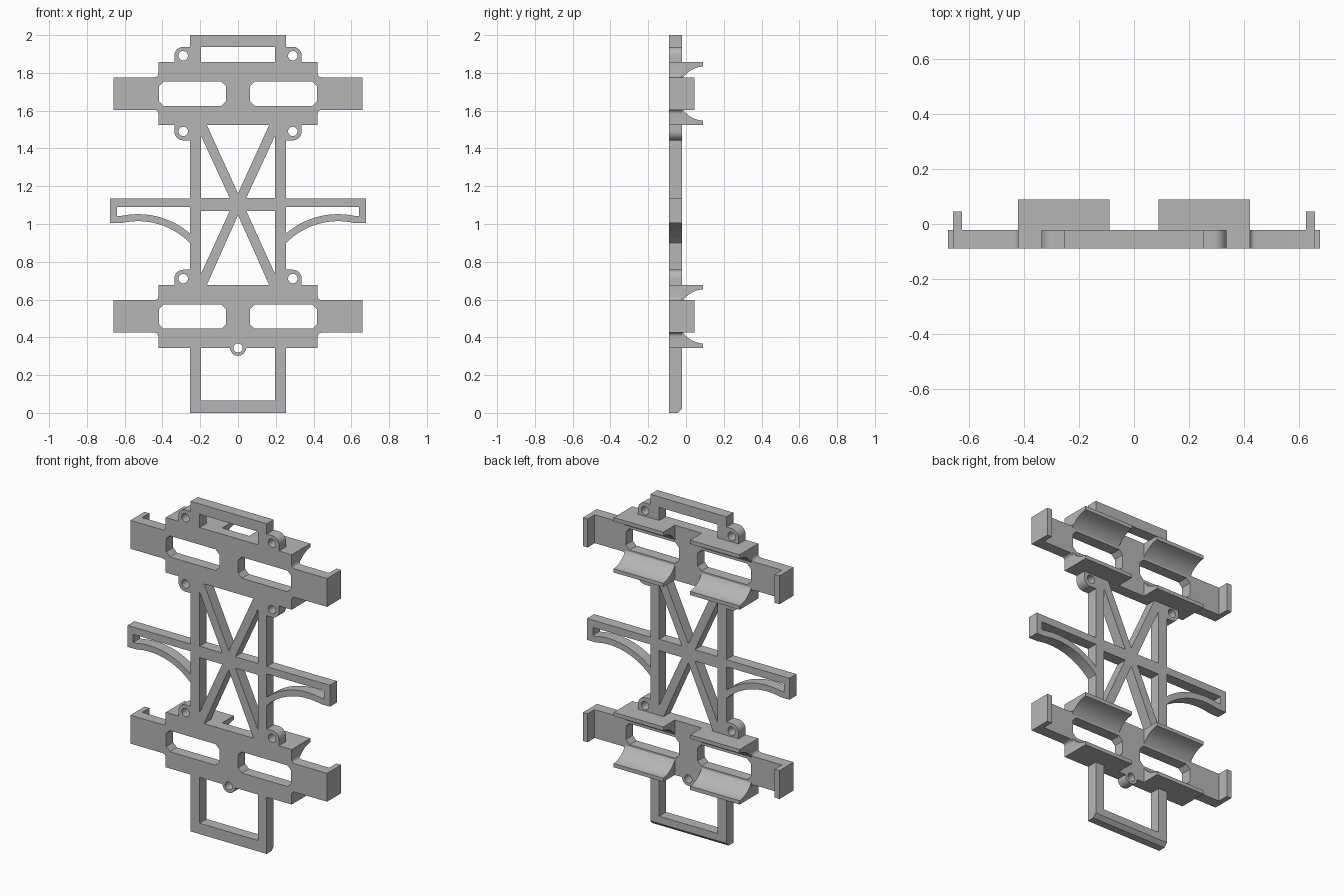
import bpy, bmesh
from math import sin, cos, pi, sqrt, radians
from mathutils import Matrix

if "Cube" in bpy.data.objects:
    bpy.data.objects.remove(bpy.data.objects["Cube"])

FRONT, BACK, TIP = -0.089, -0.022, 0.089      # depth of the plate and of the cradles
RAIL, INNER = 0.255, 0.195                    # outer and inner half width of the frame

grey = bpy.data.materials.new("light_grey_plastic")
grey.use_nodes = True
COLOUR = (0.47, 0.47, 0.47, 1)
grey.diffuse_color = COLOUR
grey.node_tree.nodes["Principled BSDF"].inputs["Base Color"].default_value = COLOUR

# Profile planes: xz outlines are extruded in y, yz outlines in x
XZ = Matrix(((1, 0, 0, 0), (0, 0, -1, 0), (0, 1, 0, 0), (0, 0, 0, 1)))
YZ = Matrix(((0, 0, 1, 0), (1, 0, 0, 0), (0, 1, 0, 0), (0, 0, 0, 1)))


def arc(cx, cz, r, start, end, n=8):
    angles = [radians(start + (end - start) * i / n) for i in range(n + 1)]
    return [(cx + r * cos(a), cz + r * sin(a)) for a in angles]


def circle(cx, cz, r):
    return arc(cx, cz, r, 0, 360, 28)[:-1]


def prism(name, loops, low=FRONT, high=BACK, plane=XZ, mirror=False):
    """Fill an outline with holes, extrude it, and optionally mirror it in x."""
    curve = bpy.data.curves.new(name, 'CURVE')
    curve.dimensions, curve.fill_mode = '2D', 'BOTH'
    curve.extrude = (high - low) / 2
    for pts in loops:
        spline = curve.splines.new('POLY')
        spline.points.add(len(pts) - 1)
        for p, (a, b) in zip(spline.points, pts):
            p.co = (a, b, 0, 1)
        spline.use_cyclic_u = True
    temp = bpy.data.objects.new(name + "_outline", curve)
    mesh = bpy.data.meshes.new_from_object(temp)
    bpy.data.objects.remove(temp)
    bpy.data.curves.remove(curve)

    mid = (low + high) / 2
    shift = (0, mid, 0) if plane is XZ else (mid, 0, 0)
    bm = bmesh.new()
    bm.from_mesh(mesh)
    bm.transform(Matrix.Translation(shift) @ plane)
    bmesh.ops.remove_doubles(bm, verts=bm.verts[:], dist=0.0002)
    bmesh.ops.recalc_face_normals(bm, faces=bm.faces[:])
    bm.to_mesh(mesh)
    bm.free()
    mesh.name = name
    mesh.materials.clear()
    mesh.materials.append(grey)

    obj = bpy.data.objects.new(name, mesh)
    bpy.context.scene.collection.objects.link(obj)
    bpy.ops.object.select_all(action='DESELECT')
    obj.select_set(True)
    bpy.context.view_layer.objects.active = obj
    bpy.ops.object.shade_smooth_by_angle(angle=radians(30))
    if mirror:
        obj.modifiers.new("mirror", 'MIRROR')
    return obj


def rect(x0, x1, z0, z1):
    return [(x0, z0), (x1, z0), (x1, z1), (x0, z1)]


def window(x0, x1, z0, z1, c):
    """Rectangle with cut corners."""
    return [(x0 + c, z0), (x1 - c, z0), (x1, z0 + c), (x1, z1 - c),
            (x1 - c, z1), (x0 + c, z1), (x0, z1 - c), (x0, z0 + c)]


# Two holder plates with windows, side arms, end hooks and curved cradles
HALF, ARM_H = 0.1665, 0.086
centres = {"lower": 0.5105, "upper": 1.6905}
for label, zc in centres.items():
    quarter = [(0.422, HALF)] + arc(0.442, ARM_H + 0.02, 0.02, 180, 270, 5) + [(0.659, ARM_H)]
    right = quarter + [(x, -z) for x, z in reversed(quarter)]
    left = [(-x, z) for x, z in reversed(right)]
    tab = arc(0, -HALF, 0.042, 0, -180, 16) if label == "lower" else []
    outline = [(x, z + zc) for x, z in right + tab + left]
    loops = [outline]
    for x0, x1 in ((0.063, 0.419), (-0.419, -0.063)):
        loops.append(window(x0, x1, zc - 0.065, zc + 0.063, 0.025))
    if label == "lower":
        loops.append(circle(0, zc - HALF, 0.024))
    prism(label + "_holder_plate", loops)
    prism(label + "_end_hooks", [rect(0.627, 0.659, zc - ARM_H, zc + ARM_H)],
          BACK, 0.046, mirror=True)
    for side, s in (("top", 1), ("bottom", -1)):
        # curved inner face follows a cylinder lying along x
        r, cy = 0.144, 0.1
        curve_pts = []
        for i in range(13):
            y = BACK + (TIP - BACK) * (i / 12) ** 1.4
            curve_pts.append((y, zc + s * sqrt(r * r - (y - cy) ** 2)))
        profile = [(TIP, zc + s * HALF), (BACK, zc + s * HALF)] + curve_pts
        prism(f"{label}_{side}_cradles", [profile], 0.09, 0.422, YZ, mirror=True)

LOW_TOP = centres["lower"] + HALF
LOW_BOTTOM = centres["lower"] - HALF
UP_TOP = centres["upper"] + HALF
UP_BOTTOM = centres["upper"] - HALF

# Screw ears beside the frame
for label, base, s in (("top", UP_TOP, 1), ("middle", UP_BOTTOM, -1), ("low", LOW_TOP, 1)):
    cx, cz, r = 0.29, base + s * 0.034, 0.047
    ear = [(RAIL, base), (cx + r, base)] + arc(cx, cz, r, 0, s * 90) + [(RAIL, cz + s * r)]
    prism(label + "_screw_ears", [ear, circle(cx, cz, 0.025)], mirror=True)

# Middle frame: rails, crossbar and diagonal braces
V, BAR_LOW, BAR_TOP = 0.165, 1.069, 1.138
frame = [(-RAIL, LOW_TOP), (-V, LOW_TOP), (0, 1.047), (V, LOW_TOP), (RAIL, LOW_TOP),
         (RAIL, UP_BOTTOM), (V, UP_BOTTOM), (0, 1.162), (-V, UP_BOTTOM), (-RAIL, UP_BOTTOM)]
gaps = []
for s in (1, -1):
    gaps.append([(s * INNER, BAR_TOP), (s * INNER, 1.465), (s * 0.044, BAR_TOP)])
    gaps.append([(s * INNER, BAR_LOW), (s * INNER, 0.738), (s * 0.044, BAR_LOW)])
prism("braced_frame", [frame] + gaps)

# Side loops: straight upper bar, closed tip and arched lower bar
ARCH_X, ARCH_Z, ARCH_R, THICK = 0.53, 0.629, 0.386, 0.037


def arch(r, end, floor):
    pts = []
    for i in range(21):
        x = RAIL + (end - RAIL) * i / 20
        z = ARCH_Z + sqrt(r * r - (x - ARCH_X) ** 2)
        pts.append((x, max(z, floor) if x > ARCH_X else z))
    return pts


under = arch(ARCH_R, 0.678, 1.005)
over = arch(ARCH_R + THICK, 0.64, 1.042)
loop = [(RAIL, 1.135), (0.678, 1.135)] + under[::-1] + over + [(0.64, 1.091), (RAIL, 1.091)]
prism("side_loops", [loop], mirror=True)

# Top handle
prism("top_handle", [[(-RAIL, UP_TOP), (-RAIL, 2), (RAIL, 2), (RAIL, UP_TOP),
                      (INNER, UP_TOP), (INNER, 1.937), (-INNER, 1.937), (-INNER, UP_TOP)]])

# Bottom loop: two legs and a bar with its back lower edge cut
BAR = 0.066
prism("bottom_legs", [rect(INNER, RAIL, BAR, LOW_BOTTOM)], mirror=True)
prism("bottom_bar", [[(FRONT, 0), (BACK - 0.022, 0), (BACK, 0.022), (BACK, BAR), (FRONT, BAR)]],
      -RAIL, RAIL, YZ)
